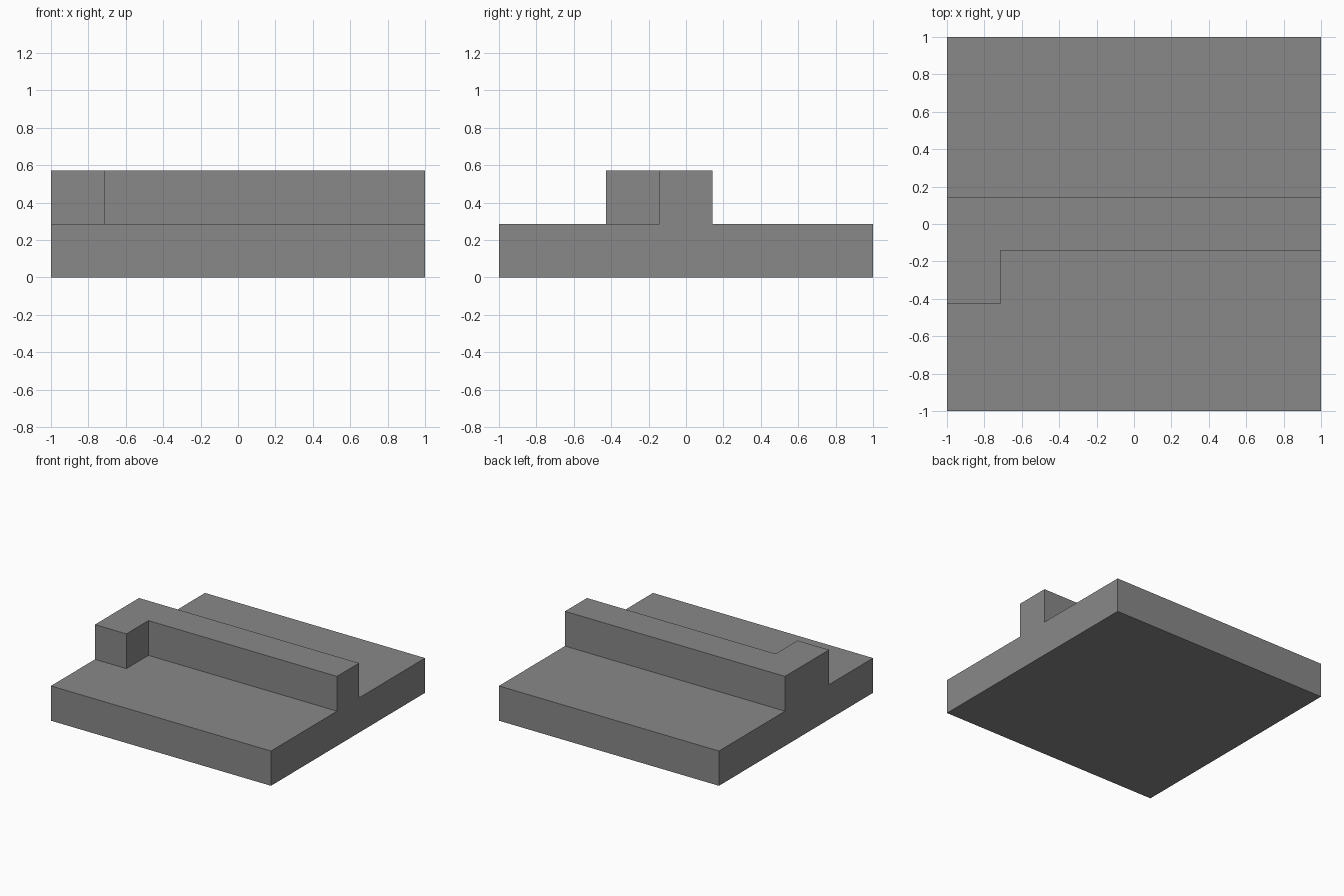
import bpy
import bmesh
from mathutils import Vector

cube = bpy.data.objects.get("Cube")
if cube:
    bpy.data.objects.remove(cube, do_unlink=True)

CELLS = 7
UNIT = 2 / CELLS

# Flat grey stone colour
grey = bpy.data.materials.new("plain_grey")
grey.use_nodes = True
colour = (0.25, 0.25, 0.25, 1)
grey.diffuse_color = colour
grey.node_tree.nodes["Principled BSDF"].inputs["Base Color"].default_value = colour


def raise_faces(bm, faces):
    """Extrude a group of faces upward by one unit and return the raised faces."""
    result = bmesh.ops.extrude_face_region(bm, geom=faces)["geom"]
    verts = [g for g in result if isinstance(g, bmesh.types.BMVert)]
    bmesh.ops.translate(bm, verts=verts, vec=Vector((0, 0, UNIT)))
    return [g for g in result if isinstance(g, bmesh.types.BMFace)]


def in_wall(face):
    """Middle row of cells, plus one corner cell in front at the right end."""
    c = face.calc_center_median()
    in_row = abs(c.y) < UNIT / 2
    in_corner = c.x < -1 + UNIT and abs(c.y + UNIT) < UNIT / 2
    return in_row or in_corner


bm = bmesh.new()
bmesh.ops.create_grid(bm, x_segments=CELLS, y_segments=CELLS, size=1)

# Square slab, keeping its underside closed
floor = list(bm.faces)
underside = bmesh.ops.duplicate(bm, geom=floor)["geom"]
bmesh.ops.reverse_faces(bm, faces=[g for g in underside if isinstance(g, bmesh.types.BMFace)])
slab_top = raise_faces(bm, floor)

# L-shaped wall rising from the slab
wall = [f for f in slab_top if in_wall(f)]
raise_faces(bm, wall)

# Weld and merge the cells into large flat faces
bmesh.ops.remove_doubles(bm, verts=bm.verts, dist=0.001)
bmesh.ops.dissolve_limit(bm, angle_limit=0.01, verts=bm.verts, edges=bm.edges)
bmesh.ops.recalc_face_normals(bm, faces=bm.faces)

mesh = bpy.data.meshes.new("slab_with_wall")
bm.to_mesh(mesh)
bm.free()
mesh.materials.append(grey)
bpy.context.collection.objects.link(bpy.data.objects.new("slab_with_wall", mesh))
